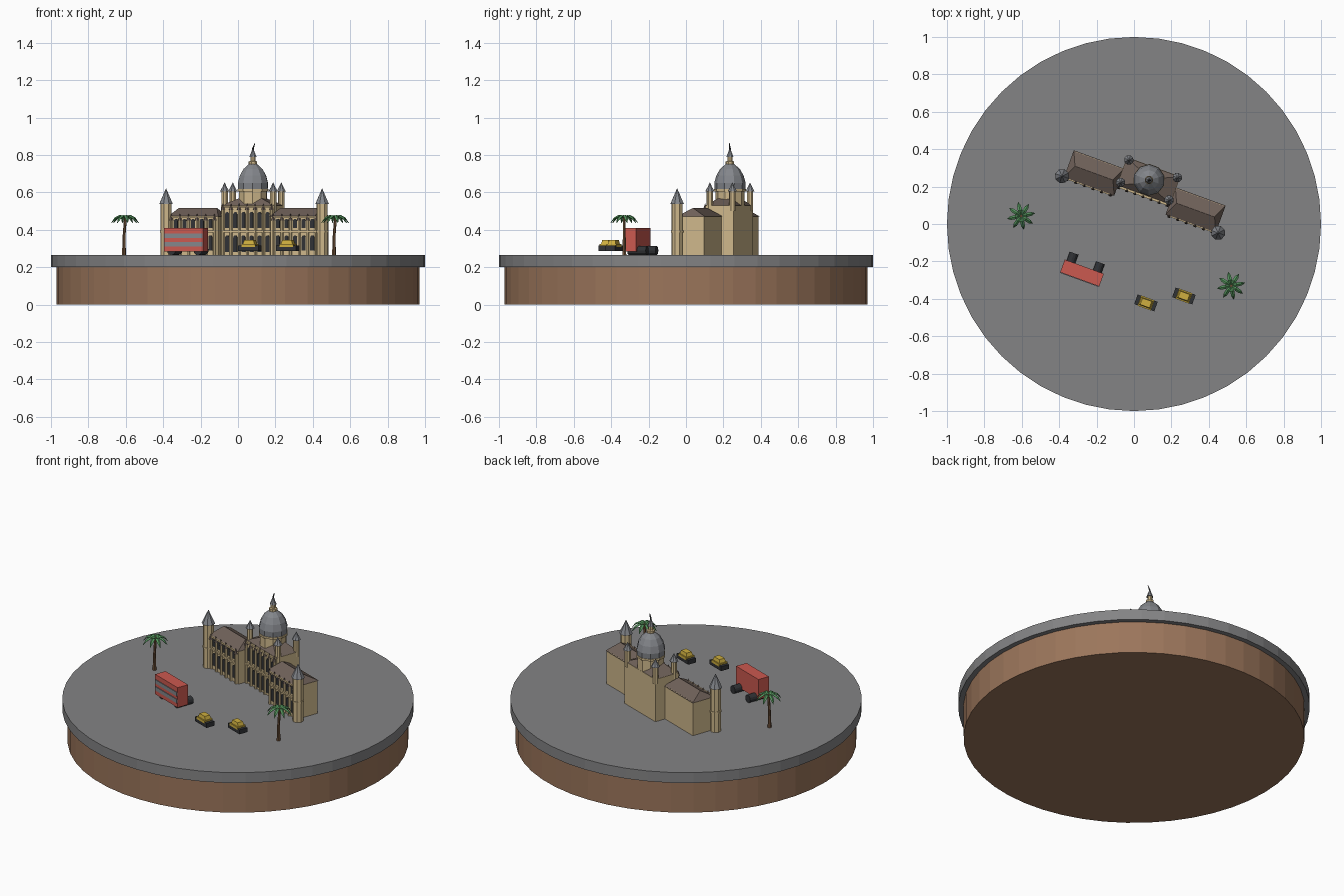
import bpy, bmesh, math
from mathutils import Matrix, Vector

cube = bpy.data.objects.get("Cube")
if cube:
    bpy.data.objects.remove(cube)


def material(name, r, g, b):
    m = bpy.data.materials.new(name)
    m.use_nodes = True
    m.diffuse_color = (r, g, b, 1)
    m.node_tree.nodes["Principled BSDF"].inputs["Base Color"].default_value = (r, g, b, 1)
    return m


EARTH = material("brown earth", .33, .18, .105)
ASPHALT = material("grey asphalt", .23, .23, .235)
STONE = material("sandstone", .62, .48, .26)
SLATE = material("grey slate", .23, .24, .26)
ROOF = material("brown roof", .16, .12, .10)
DARK = material("near black", .03, .032, .036)
RED = material("bus red", .60, .10, .08)
YELLOW = material("taxi yellow", .62, .43, .05)
GREEN = material("palm green", .09, .30, .11)
TRUNK = material("palm trunk", .19, .10, .05)

GROUND = .265
ANGLE = math.radians(-20)
frame = Matrix()


def place(x, y, angle=ANGLE):
    """Set the local frame in which following parts are built."""
    global frame
    frame = Matrix.Translation((x, y, 0)) @ Matrix.Rotation(angle, 4, 'Z')


def finish(name, bm, mat):
    bmesh.ops.recalc_face_normals(bm, faces=bm.faces)
    mesh = bpy.data.meshes.new(name)
    bm.to_mesh(mesh)
    bm.free()
    mesh.materials.append(mat)
    ob = bpy.data.objects.new(name, mesh)
    bpy.context.collection.objects.link(ob)
    ob.matrix_world = frame
    return ob


def box(name, xs, ys, zs, mat, inset=(0, 0)):
    """Box between bounds; inset draws in the top for hips and slopes."""
    bm = bmesh.new()
    rings = []
    for z, ix, iy in ((zs[0], 0, 0), (zs[1], *inset)):
        x0, x1, y0, y1 = xs[0] + ix, xs[1] - ix, ys[0] + iy, ys[1] - iy
        rings.append([bm.verts.new((x, y, z)) for x, y in
                      ((x0, y0), (x1, y0), (x1, y1), (x0, y1))])
    low, top = rings
    bm.faces.new(low)
    bm.faces.new(top)
    for i in range(4):
        j = (i + 1) % 4
        bm.faces.new((low[i], low[j], top[j], top[i]))
    bmesh.ops.remove_doubles(bm, verts=bm.verts, dist=.0002)
    return finish(name, bm, mat)


def lathe(name, profile, n, mat, x=0, y=0, shift=0):
    """Turn a (radius, z) profile; shift leans the last ring along x."""
    bm = bmesh.new()
    rings = []
    for k, (r, z) in enumerate(profile):
        dx = shift if k == len(profile) - 1 else 0
        rings.append([bm.verts.new((x + dx + r * math.cos(math.tau * i / n),
                                    y + r * math.sin(math.tau * i / n), z)) for i in range(n)])
    for a, b in zip(rings, rings[1:]):
        for i in range(n):
            j = (i + 1) % n
            bm.faces.new((a[i], a[j], b[j], b[i]))
    bm.faces.new(rings[0])
    bm.faces.new(rings[-1])
    return finish(name, bm, mat)


def arched_window(x, y, z0, z1, w=.022):
    """Thin dark plate with a round head on a front wall."""
    bm = bmesh.new()
    r = w / 2
    pts = [(x - r, z0), (x + r, z0)]
    pts += [(x + r * math.cos(math.pi * i / 6), z1 - r + r * math.sin(math.pi * i / 6))
            for i in range(7)]
    face = bm.faces.new([bm.verts.new((px, y, pz)) for px, pz in pts])
    out = bmesh.ops.extrude_face_region(bm, geom=[face])["geom"]
    moved = [g for g in out if isinstance(g, bmesh.types.BMVert)]
    bmesh.ops.translate(bm, verts=moved, vec=(0, -.004, 0))
    finish("arched_window", bm, DARK)


def facade(xc, y, count, step, rows, top):
    """Windows, buttresses between them and string courses."""
    half = count * step / 2
    for i in range(count):
        x = xc - half + (i + .5) * step
        for z0, z1 in rows:
            arched_window(x, y, z0, z1)
    for i in range(count + 1):
        x = xc - half + i * step
        lathe("buttress", [(.008, GROUND), (.008, top - .025)], 6, STONE, x, y - .004)
        lathe("buttress_cap", [(.012, top - .025), (.001, top + .01)], 6, ROOF, x, y - .006)
    for z in (.385, top - .012):
        box("string_course", (xc - half, xc + half), (y - .01, y), (z, z + .010), STONE)


# Round plinth
place(0, 0, 0)
lathe("earth_base", [(.97, 0), (.97, .2)], 48, EARTH)
lathe("ground_slab", [(1, .2), (1, GROUND)], 48, ASPHALT)

# Palace wings with corner towers
place(.08, .235)
for s in (-1, 1):
    xs = sorted((s * .15, s * .428))
    box("wing", xs, (-.137, .008), (GROUND, .475), STONE)
    box("wing_roof", (xs[0] - .004, xs[1] + .004), (-.143, .012), (.472, .517), ROOF, (.035, .0774))
    facade(s * .290, -.137, 5, .049, ((.29, .37), (.41, .458)), .475)
    x, y = s * .444, -.139
    lathe("corner_tower", [(.031, GROUND), (.031, .54)], 8, STONE, x, y)
    lathe("tower_band", [(.035, .385), (.035, .395)], 8, STONE, x, y)
    lathe("tower_spire", [(.039, .537), (.015, .59), (.001, .62)], 8, SLATE, x, y)

# Central block
box("central_block", (-.152, .152), (-.085, .075), (GROUND, .53), STONE)
box("central_roof", (-.15, .15), (-.083, .073), (.53, .57), ROOF, (.09, .04))
facade(0, -.085, 6, .046, ((.28, .37), (.41, .495)), .53)
for sx in (-1, 1):
    for y in (-.064, .064):
        x = sx * .138
        lathe("roof_turret", [(.018, .5), (.018, .61)], 8, STONE, x, y)
        lathe("turret_spire", [(.026, .605), (.012, .63), (.001, .652)], 8, SLATE, x, y)

# Dome, lantern and finial
lathe("dome_drum", [(.078, .53), (.078, .605), (.086, .605), (.086, .617)], 10, STONE)
lathe("dome", [(.082, .617), (.084, .65), (.073, .69), (.053, .725), (.022, .752)], 10, SLATE)
lathe("lantern", [(.024, .75), (.024, .765), (.015, .768), (.015, .79), (.02, .792)], 8, STONE)
lathe("lantern_spire", [(.02, .79), (.008, .82), (.005, .83)], 8, SLATE)
lathe("finial", [(.005, .825), (.005, .835), (.002, .863)], 6, DARK, shift=.011)

# Double decker bus
place(-.278, -.262)
box("bus_body", (-.111, .111), (-.036, .036), (.285, .41), RED)
for z0, z1 in ((.312, .336), (.356, .38)):
    box("bus_window_band", (-.108, .108), (-.04, -.03), (z0, z1), SLATE)
for x in (-.076, .074):
    wheel = lathe("bus_wheel", [(.024, -.085), (.024, .02)], 12, DARK)
    wheel.matrix_world = (frame @ Matrix.Translation((x, 0, GROUND + .024))
                          @ Matrix.Rotation(math.pi / 2, 4, 'X'))

# Taxis
for cx, cy in ((.064, -.422), (.267, -.385)):
    place(cx, cy)
    box("taxi_body", (-.057, .057), (-.027, .027), (.287, .315), DARK)
    box("taxi_side", (-.038, .038), (-.029, .029), (.308, .324), YELLOW)
    box("taxi_cabin", (-.034, .034), (-.022, .022), (.322, .345), YELLOW, (.008, .004))

# Palm trees
for cx, cy in ((-.604, .043), (.519, -.33)):
    place(cx, cy, 0)
    lathe("palm_trunk", [(.011, GROUND), (.008, .36), (.008, .468)], 7, TRUNK, -.006, 0, .008)
    bm = bmesh.new()
    for k in range(8):
        turn = Matrix.Rotation(math.tau * k / 8 + .2, 4, 'Z')
        previous = None
        # Arched frond, folded along its midrib
        for d, z, w in ((0, .465, .004), (.03, .48, .011), (.056, .466, .010), (.075, .438, .001)):
            row = [bm.verts.new(turn @ Vector((d, side * w, z - abs(side) * w * .6)))
                   for side in (-1, 0, 1)]
            if previous:
                for i in range(2):
                    bm.faces.new((previous[i], row[i], row[i + 1], previous[i + 1]))
            previous = row
    fronds = finish("palm_fronds", bm, GREEN)
    solid = fronds.modifiers.new("thickness", 'SOLIDIFY')
    solid.thickness = .003
